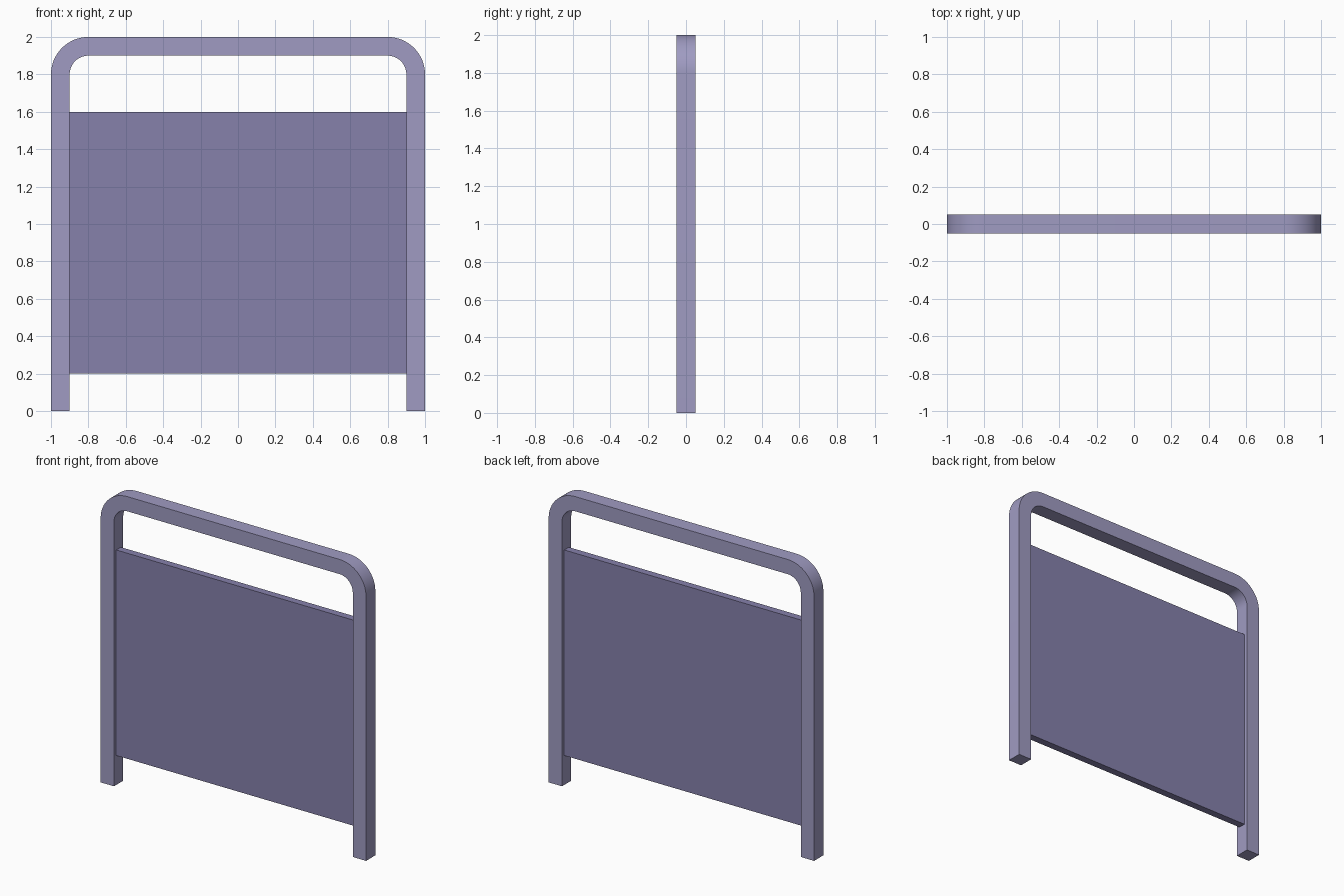
import bpy, bmesh, math

if "Cube" in bpy.data.objects:
    bpy.data.objects.remove(bpy.data.objects["Cube"])

HALF = 0.05      # half thickness of the square tube
R = 0.15         # bend radius at the tube centre line
SEG = 16         # segments per bend


def material(name, color):
    m = bpy.data.materials.new(name)
    m.diffuse_color = color
    m.use_nodes = True
    m.node_tree.nodes["Principled BSDF"].inputs["Base Color"].default_value = m.diffuse_color
    return m


# Frame: square tube swept up, around two bends and down again
stations = [(0.95, 0.0, 0.0)]                      # x, z, outward angle
for side in (1, -1):
    for i in range(SEG + 1):
        a = math.pi / 2 * i / SEG + (0 if side == 1 else math.pi / 2)
        stations.append((side * 0.8 + R * math.cos(a), 1.8 + R * math.sin(a), a))
stations.append((-0.95, 0.0, math.pi))

bm = bmesh.new()
rings = []
for x, z, a in stations:
    ring = []
    for off, y in ((-HALF, -HALF), (HALF, -HALF), (HALF, HALF), (-HALF, HALF)):
        ring.append(bm.verts.new((x + off * math.cos(a), y, z + off * math.sin(a))))
    rings.append(ring)
for r0, r1 in zip(rings, rings[1:]):
    for k in range(4):
        bm.faces.new((r0[k], r0[(k + 1) % 4], r1[(k + 1) % 4], r1[k]))
bm.faces.new(rings[0])
bm.faces.new(rings[-1])
bmesh.ops.recalc_face_normals(bm, faces=bm.faces)
mesh = bpy.data.meshes.new("tube_frame")
bm.to_mesh(mesh)
bm.free()
frame = bpy.data.objects.new("tube_frame", mesh)
bpy.context.collection.objects.link(frame)
bpy.context.view_layer.objects.active = frame
frame.select_set(True)
bpy.ops.object.shade_smooth_by_angle(angle=math.radians(30))
frame.data.materials.append(material("frame_paint", (0.35, 0.33, 0.54, 1)))

# Panel: thin board between the posts
bpy.ops.mesh.primitive_cube_add(size=1, location=(0, 0, 0.9))
panel = bpy.context.object
panel.name = "infill_panel"
panel.scale = (1.8, 0.05, 1.4)
bpy.ops.object.transform_apply(location=False, rotation=False, scale=True)
panel.data.materials.append(material("panel_paint", (0.24, 0.22, 0.41, 1)))
